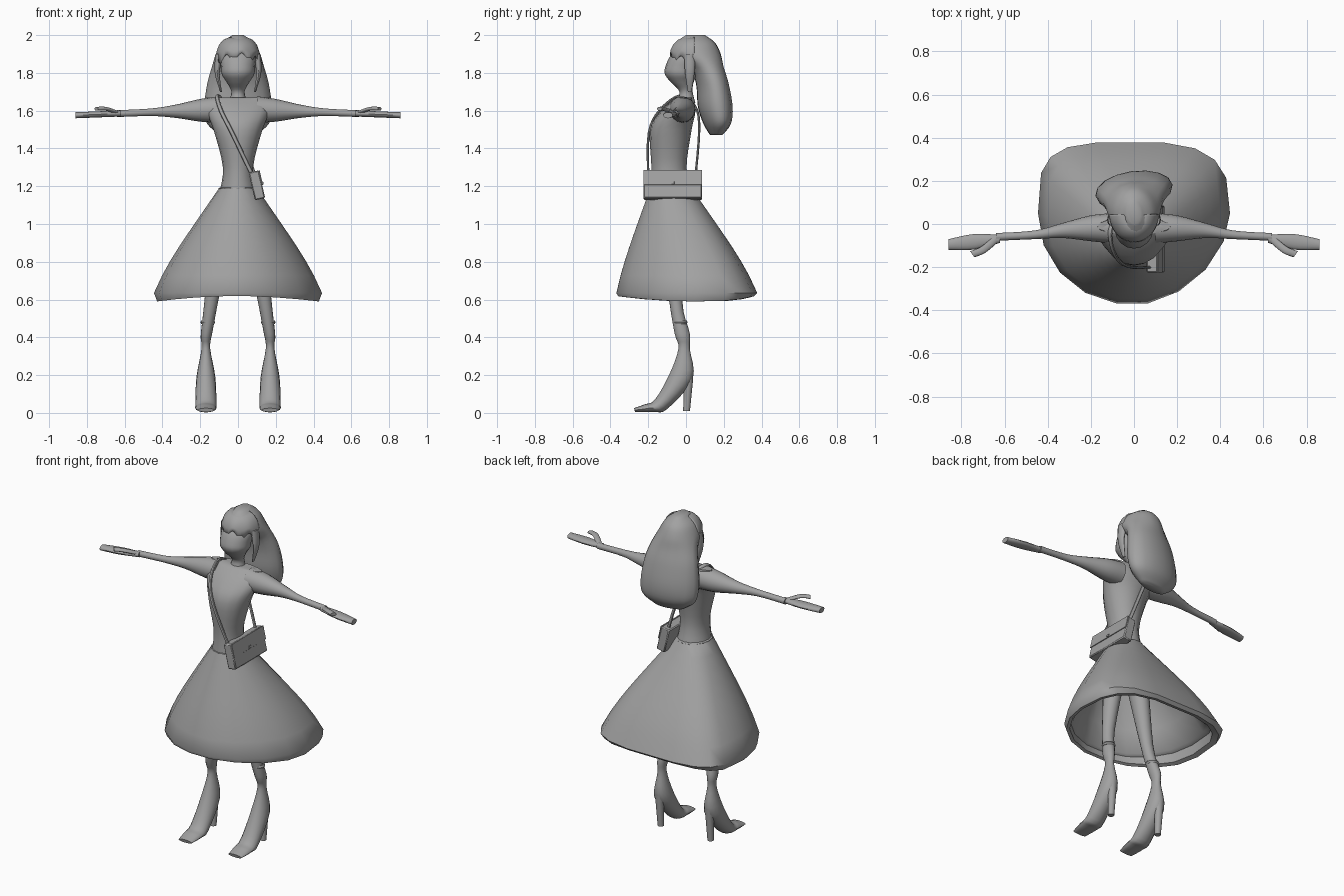
import bpy, bmesh, math
from mathutils import Vector, Matrix

if "Cube" in bpy.data.objects:
    bpy.data.objects.remove(bpy.data.objects["Cube"])

GREY = (.36, .36, .36, 1)
grey = bpy.data.materials.new("plain grey")
grey.use_nodes = True
grey.diffuse_color = GREY
grey.node_tree.nodes["Principled BSDF"].inputs["Base Color"].default_value = GREY


def finish(name, bm, mirror=False, thickness=0, angle=40):
    """Turn a bmesh into a shaded object with its modifiers."""
    bmesh.ops.recalc_face_normals(bm, faces=bm.faces)
    mesh = bpy.data.meshes.new(name)
    bm.to_mesh(mesh)
    bm.free()
    part = bpy.data.objects.new(name, mesh)
    bpy.context.collection.objects.link(part)
    mesh.materials.append(grey)
    if mirror:
        part.modifiers.new("Mirror", "MIRROR").use_mirror_merge = False
    if thickness:
        part.modifiers.new("Solidify", "SOLIDIFY").thickness = thickness
    bpy.ops.object.select_all(action="DESELECT")
    part.select_set(True)
    bpy.context.view_layer.objects.active = part
    bpy.ops.object.shade_smooth_by_angle(angle=math.radians(angle))


def smooth(keys, steps=4):
    """Pass a flowing curve through a few key sections."""
    keys = [Vector(key) for key in keys]
    padded = [keys[0], *keys, keys[-1]]
    result = []
    for before, start, end, after in zip(padded, padded[1:], padded[2:], padded[3:]):
        for step in range(steps):
            t = step / steps
            slope_in, slope_out = (end - before) / 2, (after - start) / 2
            rise = t * t * (3 - 2 * t)
            result.append(start.lerp(end, rise) + slope_in * t * (1 - t) ** 2
                          - slope_out * t * t * (1 - t))
    return result + [keys[-1]]


def loft(name, rings, closed=True, **options):
    """Skin a list of equally long point rings."""
    bm = bmesh.new()
    rows = [[bm.verts.new(point) for point in ring] for ring in rings]
    count = len(rows[0])
    for lower, upper in zip(rows, rows[1:]):
        for i in range(count if closed else count - 1):
            j = (i + 1) % count
            bm.faces.new((lower[i], lower[j], upper[j], upper[i]))
    if closed:
        bm.faces.new(rows[0])
        bm.faces.new(rows[-1])
    finish(name, bm, **options)


def turns(count):
    return [math.tau * i / count for i in range(count)]


def oval(centre, across, along, count=16):
    centre, across, along = Vector(centre), Vector(across), Vector(along)
    return [centre + across * math.cos(a) + along * math.sin(a) for a in turns(count)]


def level(z, y, rx, ry, x=0, twist=0):
    """Horizontal oval, optionally twisted about z."""
    spin = Matrix.Rotation(math.radians(twist), 3, "Z")
    return oval((x, y, z), spin @ Vector((rx, 0, 0)), spin @ Vector((0, ry, 0)))


# Torso, then neck and head in one piece
loft("torso", [level(*key) for key in smooth((
    (1.16, -.08, .1, .11), (1.3, -.09, .08, .093), (1.5, -.08, .13, .11),
    (1.6, -.04, .17, .09), (1.67, -.01, .17, .04)))])
loft("neck_and_head", [level(z, y, r, r) for z, y, r in smooth((
    (1.64, 0, .05), (1.7, 0, .035), (1.75, -.02, .06), (1.79, -.025, .085),
    (1.83, -.02, .09), (1.9, .015, .09), (1.97, .04, .03)))])


# Arms with flat hands and thumbs
def arm_section(x, y, width, height):
    return oval((x, y, 1.61 - x / 25), (0, width, 0), (0, 0, height))


loft("arm", [arm_section(x, y, r, r) for x, y, r in smooth((
    (.1, -.02, .07), (.2, -.02, .06), (.33, -.03, .035), (.46, -.05, .02), (.64, -.06, .018)))],
    mirror=True)
loft("hand", [arm_section(x, -x / 9, r, .016) for x, r in smooth((
    (.62, .018), (.74, .036), (.86, .025)))], mirror=True)
loft("thumb", [oval(centre, (.01, .014, 0), (0, 0, .01)) for centre in smooth((
    (.64, -.07, 1.59), (.7, -.12, 1.61), (.75, -.14, 1.61)))], mirror=True)


# Skirt: an oval waist blending into a hem that is square behind and pointed in front
def skirt_ring(flare, z, arch=0):
    points = []
    for a in turns(18):
        c, s = math.cos(a), math.sin(a)
        power, depth = (.65, .33) if s > 0 else (1.1, .425)
        if c < 0:
            power -= .12
        hem = Vector((math.copysign(abs(c) ** power, c) * .445,
                      math.copysign(abs(s) ** power, s) * depth + .05, z + arch * s * s))
        points.append(Vector((c / 10, s / 9 - .08, z)).lerp(hem, flare))
    return points


outside = [skirt_ring(t, 1.19 - t / 2 - t ** 6 / 18) for t in (i / 8 for i in range(9))]
inside = [skirt_ring(*key) for key in (
    (.95, .59, .03), (.87, .6, .03), (.86, .66), (.78, .67), (.6, .8), (.3, 1), (0, 1.1))]
loft("skirt", outside + inside, angle=50)
loft("waistband", [level(z, -.08, r, r + .01) for z, r in (
    (1.17, .1), (1.19, .102), (1.195, .09))])


# Legs running into pointed high-heeled boots
def leg_section(width, front_y, front_z, back_y, back_z):
    x = min(.17, .23 - front_z * .15)
    front, back = Vector((x, front_y, front_z)), Vector((x, back_y, back_z))
    return oval((front + back) / 2, (width, 0, 0), (back - front) / 2)


loft("leg_and_boot", [leg_section(*key) for key in smooth((
    (.06, -.14, 1, 0, 1), (.037, -.09, .6, -.02, .6), (.03, -.06, .42, .02, .42),
    (.023, -.04, .34, .02, .34), (.05, -.09, .2, .035, .18), (.056, -.165, .07, -.1, .02),
    (.055, -.22, .045, -.17, .005), (.045, -.275, .025, -.27, .005)))], mirror=True)
loft("heel", [level(z, y, r, r, .17) for z, y, r in (
    (.22, .005, .035), (.16, .012, .024), (.01, .003, .018))], mirror=True)
loft("boot_cuff", [level(z, -.03, r, r, .16) for z, r in (
    (.47, .034), (.48, .039), (.49, .034))], mirror=True)

# Long hair swept behind the head, with a lock on each side of the face
loft("hair", [level(*key, twist=8) for key in smooth((
    (1.47, .16, .09, .03), (1.53, .165, .165, .07), (1.62, .155, .18, .09),
    (1.74, .14, .165, .085), (1.83, .11, .14, .09), (1.9, .06, .118, .125),
    (1.96, .05, .085, .105), (2, .05, .03, .05)))], angle=60)
loft("side_lock", [level(*key) for key in smooth((
    (1.9, .02, .02, .03, .1), (1.8, .02, .013, .025, .11), (1.7, .02, .005, .01, .09)))],
    mirror=True)


# Scalloped fringe across the forehead, blending up into the crown
def fringe_row(scale, z, wave=0):
    angles = [math.pi * (i / 36 - .5) for i in range(37)]
    return [Vector((scale * math.sin(a) / 9, .045 - scale * math.cos(a) / 8,
                    z + wave * (math.sin(8 * a) - abs(a)))) for a in angles]


loft("fringe", [fringe_row(*key) for key in (
    (1.04, 1.89, .02), (1.02, 1.92, .005), (.9, 1.95), (.7, 1.975), (.3, 1.995))],
    closed=False, thickness=.01, angle=60)

# Shoulder bag leaning against the hip
lean = Matrix.Translation((.1, -.07, 1.205)) @ Matrix.Rotation(math.radians(-13), 4, "Y")


def box(name, centre, size):
    bm = bmesh.new()
    bmesh.ops.create_cube(bm, size=1)
    bmesh.ops.scale(bm, vec=size, verts=bm.verts)
    bmesh.ops.bevel(bm, geom=bm.edges[:], offset=min(size) / 10, segments=1, affect="EDGES")
    bmesh.ops.transform(bm, matrix=lean @ Matrix.Translation(centre), verts=bm.verts)
    finish(name, bm)


box("bag", (0, 0, 0), (.055, .31, .15))
box("bag_flap", (.029, 0, .035), (.006, .31, .08))
box("bag_clasp", (.034, 0, .005), (.006, .016, .016))

# Flat strap across the chest, over the right shoulder and down the back
path = smooth(((.08, -.2, 1.25), (-.03, -.197, 1.48), (-.09, -.14, 1.6), (-.11, -.03, 1.68),
               (-.06, .05, 1.62), (0, .07, 1.5), (.09, .05, 1.25)))
middle = sum(path, Vector()) / len(path)
strap = []
for before, point, after in zip(path[:1] + path, path, path[1:] + path[-1:]):
    along = (after - before).normalized()
    across = along.cross(point - middle).normalized()
    strap.append(oval(point, across / 90, along.cross(across) / 160, 8))
loft("bag_strap", strap)
